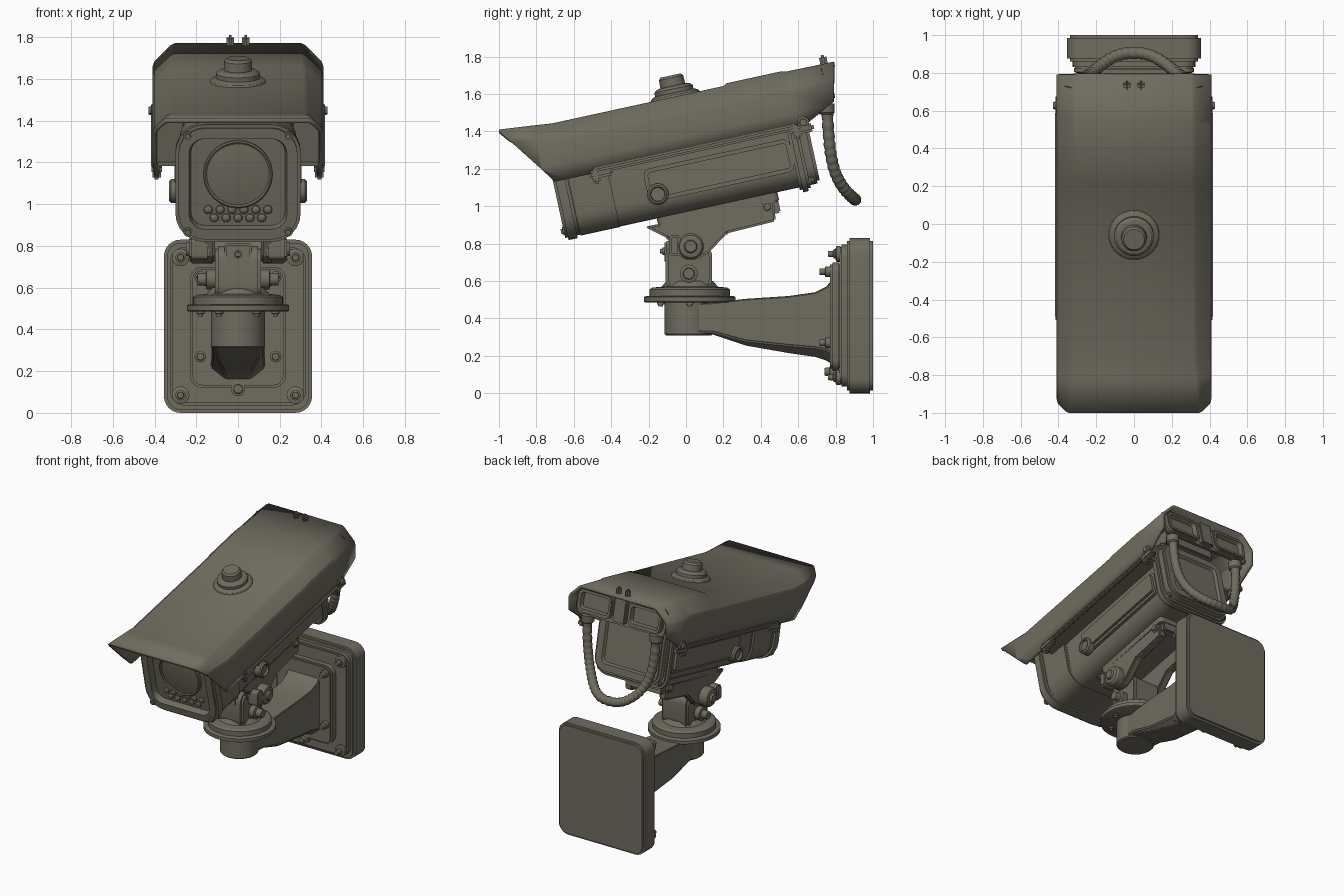
import bpy, bmesh, math
from mathutils import Matrix, Vector

cube = bpy.data.objects.get("Cube")
if cube:
    bpy.data.objects.remove(cube)

COLOR = (0.16, 0.15, 0.115, 1)
mat = bpy.data.materials.new("olive_grey_paint")
mat.use_nodes = True
mat.diffuse_color = COLOR
bsdf = next(n for n in mat.node_tree.nodes if n.type == 'BSDF_PRINCIPLED')
bsdf.inputs["Base Color"].default_value = COLOR
bsdf.inputs["Roughness"].default_value = 0.7

FLAT = Matrix.Identity(4)
TILT = Matrix.Translation((0, 0, 1.25)) @ Matrix.Rotation(math.radians(12.3), 4, 'X')
X, Y, Z = Vector((1, 0, 0)), Vector((0, 1, 0)), Vector((0, 0, 1))
made = []


def finish(name, bm, frame=FLAT, fix=True):
    if fix:
        bmesh.ops.recalc_face_normals(bm, faces=bm.faces)
    bm.transform(frame)
    mesh = bpy.data.meshes.new(name)
    bm.to_mesh(mesh)
    bm.free()
    mesh.materials.append(mat)
    ob = bpy.data.objects.new(name, mesh)
    bpy.context.collection.objects.link(ob)
    made.append(ob)
    return ob


def soften(bm, width, segments=2):
    edges = [e for e in bm.edges if e.is_manifold and e.calc_face_angle(0) > 0.5]
    bmesh.ops.bevel(bm, geom=edges, offset=width, segments=segments, affect='EDGES', clamp_overlap=True)


def block(name, size, loc, frame=FLAT, r=0, axis=Y, edge=0.008, recess=None):
    """Box with corners rounded around one axis, optionally recessed on one face."""
    bm = bmesh.new()
    bmesh.ops.create_cube(bm, size=1, matrix=Matrix.Translation(loc) @ Matrix.Diagonal((*size, 1)))
    if r:
        edges = [e for e in bm.edges
                 if abs((e.verts[0].co - e.verts[1].co).normalized().dot(axis)) > 0.9]
        bmesh.ops.bevel(bm, geom=edges, offset=r, segments=6, profile=0.5, affect='EDGES')
    if edge:
        soften(bm, edge)
    if recess:
        side, margin, depth = recess
        bm.normal_update()
        face = max((f for f in bm.faces if f.normal.dot(side) > 0.99), key=lambda f: f.calc_area())
        bmesh.ops.inset_region(bm, faces=[face], thickness=margin, depth=0)
        bmesh.ops.inset_region(bm, faces=[face], thickness=0.01, depth=-depth)
    return finish(name, bm, frame)


def lathe(name, profile, loc, axis=Z, frame=FLAT, n=32):
    """Turned part: profile of (radius, height) along the axis."""
    bm = bmesh.new()
    rings = [[bm.verts.new((r * math.cos(2 * math.pi * i / n), r * math.sin(2 * math.pi * i / n), h))
              for i in range(n)] for r, h in profile]
    for a, b in zip(rings, rings[1:]):
        for i in range(n):
            bm.faces.new((a[i], a[(i + 1) % n], b[(i + 1) % n], b[i]))
    bm.faces.new(rings[0])
    bm.faces.new(rings[-1])
    return finish(name, bm, frame @ Matrix.Translation(loc) @ axis.to_track_quat('Z', 'Y').to_matrix().to_4x4())


def bolt(name, r, h, loc, axis, frame=FLAT):
    lathe(name, [(r, 0), (r, h * .5), (r * .65, h * .55), (r * .6, h)], loc, axis, frame, 16)


def loft(name, sections, edge):
    """Sections of (y, half width, bottom chamfer, low z, high z) joined in order."""
    bm = bmesh.new()
    rings = []
    for y, w, c, a, b in sections:
        half = [(w - c, a), (w, a + c * .8), (w, b)]
        ring = half + [(-x, z) for x, z in reversed(half)]
        rings.append([bm.verts.new((x, y, z)) for x, z in ring])
    for a, b in zip(rings, rings[1:]):
        for i in range(len(a)):
            j = (i + 1) % len(a)
            bm.faces.new((a[i], a[j], b[j], b[i]))
    bm.faces.new(rings[0])
    bm.faces.new(rings[-1])
    bmesh.ops.recalc_face_normals(bm, faces=bm.faces)
    soften(bm, edge, 3)
    return finish(name, bm)


# Wall plate, mounting plate and bolts
block("wall_plate", (.71, .14, .83), (0, .93, .415), r=.08, edge=.015)
block("wall_plate_step", (.65, .06, .76), (0, .85, .415), r=.07, edge=.012)
block("arm_base_plate", (.46, .06, .58), (0, .80, .41), r=.06, edge=.012)
for s in (-1, 1):
    for z in (.085, .745):
        lathe("wall_washer", [(.042, 0), (.042, .02), (.03, .025)], (s * .275, .825, z), -Y, n=20)
        bolt("wall_bolt", .025, .06, (s * .275, .82, z), -Y)
    for z in (.27, .65):
        bolt("arm_bolt", .028, .06, (s * .18, .775, z), -Y)
bolt("lower_bolt", .035, .06, (0, .80, .115), -Y)

# Arm and its socket
loft("arm", [(.04, .115, .01, .32, .48), (.14, .122, .015, .315, .485), (.32, .125, .03, .255, .505),
             (.55, .125, .05, .215, .52), (.69, .128, .06, .195, .54), (.75, .13, .07, .175, .57),
             (.79, .13, .07, .15, .62)], .015)
lathe("arm_socket", [(.122, .31), (.13, .318), (.13, .49)], (0, .015, 0))

# Swivel flange and neck
lathe("lower_flange", [(.235, .485), (.245, .49), (.245, .515), (.235, .52)], (0, .02, 0), n=48)
lathe("upper_flange", [(.20, .515), (.215, .52), (.215, .555), (.20, .565), (.15, .57), (.125, .60)], (0, .02, 0), n=48)
block("neck", (.22, .25, .26), (0, .015, .67), r=.07, axis=X, edge=.015)
block("neck_front", (.13, .06, .12), (0, -.085, .755), r=.02, edge=.01)
bolt("neck_screw", .02, .03, (0, -.11, .76), -Y)
for i in range(6):
    a = math.pi * i / 3
    bolt("flange_nut", .02, .025, (.18 * math.cos(a), .02 + .18 * math.sin(a), .488), -Z)
for s in (-1, 1):
    bolt("neck_boss", .048, .09, (s * .105, .015, .64), X * s)

# Tilt bracket
cheek = [(-.22, .89), (.47, 1.03), (.48, .92), (.22, .855), (.12, .75), (.06, .715),
         (-.01, .715), (-.06, .75), (-.1, .83)]
for s in (-1, 1):
    bm = bmesh.new()
    face = bm.faces.new([bm.verts.new((s * .11, y, z)) for y, z in cheek])
    ext = bmesh.ops.extrude_face_region(bm, geom=[face])
    bmesh.ops.translate(bm, vec=X * s * .06, verts=[v for v in ext["geom"] if isinstance(v, bmesh.types.BMVert)])
    bmesh.ops.recalc_face_normals(bm, faces=bm.faces)
    soften(bm, .01)
    finish("bracket_cheek", bm)
    lathe("pivot_barrel", [(.07, 0), (.07, .07), (.06, .085), (.035, .09), (.03, .105)],
          (s * .145, .025, .785), X * s)
    block("bracket_lug", (.1, .06, .11), (s * .185, -.06, .79), r=.02, axis=X, edge=.012)
    bolt("bracket_bolt", .03, .025, (s * .165, .37, -.34), X * s, TILT)
lathe("pivot_pin", [(.05, -.15), (.05, .15)], (0, .025, .785), X)
block("bracket_plate", (.34, .66, .06), (0, .11, -.295), TILT, r=.03, axis=Z)
block("bracket_end", (.3, .05, .09), (0, .41, -.34), TILT)

# Camera housing
block("housing", (.53, 1.2, .53), (0, .02, -.01), TILT, r=.11)
block("side_panels", (.61, .80, .18), (0, .16, -.095), TILT, r=.04, axis=X, edge=.02)
block("front_collar", (.56, .24, .555), (0, -.53, 0), TILT, r=.12, edge=.012)
block("front_bezel", (.60, .08, .575), (0, -.68, 0), TILT, r=.14, edge=.015, recess=(-Y, .05, .045))
block("rear_flange", (.59, .06, .53), (0, .59, -.04), TILT, r=.10, edge=.015)
block("rear_cap", (.54, .07, .47), (0, .64, -.04), TILT, r=.10, edge=.015, recess=(Y, .05, .02))
for s in (-1, 1):
    for w in (-.235, .235):
        bolt("bezel_screw", .022, .02, (s * .24, -.715, w), -Y, TILT)
        bolt("rear_screw", .022, .03, (s * .24, .615, w * .9 - .04), Y, TILT)
    lathe("side_knob", [(.058, 0), (.058, .045), (.048, .055), (.04, .055), (.036, .04)],
          (s * .275, -.187, -.15), X * s, TILT)

# Lens and light emitters
lathe("lens_ring", [(.165, 0), (.165, .015), (.158, .02), (.15, .015), (.15, .01), (.09, .018), (.03, .021)],
      (0, -.675, .04), -Y, TILT, 48)
for row, count in ((-.135, 6), (-.175, 5)):
    for i in range(count):
        lathe("emitter", [(.022, 0), (.019, .007), (.011, .012), (.003, .014)],
              ((i - (count - 1) / 2) * .057, -.676, row), -Y, TILT, 12)

# Sun hood: chamfered shell (v, top, chamfer) with slanted front, lower rear and upright rear cuts
stations = [(-.96, .371, .055), (-.76, .352, .075), (-.66, .341, .085), (.28, .341, .09),
            (.30, .352, .095), (.60, .352, .095), (.62, .345, .095), (.93, .342, .1)]
bm = bmesh.new()
rows = []
for v, top, c in stations:
    half = [(.40, .033), (.41, .12), (.41, top - c - .015), (.402, top - c + .01),
            (.42 - c, top - .01), (.40 - c, top)]
    section = half + [(-x, w) for x, w in reversed(half)]
    rows.append([bm.verts.new((x, v, w)) for x, w in section])
for a, b in zip(rows, rows[1:]):
    for i in range(len(a) - 1):
        bm.faces.new((a[i], b[i], b[i + 1], a[i + 1]))
cuts = (((0, -.943, .369), (0, -.337, -.233)), ((0, .642, .034), (0, .093, -.184)),
        ((0, .867, .26), (0, .977, -.213)))
for co, no in cuts:
    bmesh.ops.bisect_plane(bm, geom=bm.verts[:] + bm.edges[:] + bm.faces[:], plane_co=co, plane_no=no, clear_outer=True)
hood = finish("sun_hood", bm, TILT, fix=False)
shell = hood.modifiers.new("thickness", 'SOLIDIFY')
shell.thickness, shell.offset = .022, -1

# Hood rails, clips, rear wall and internal support
for s in (-1, 1):
    block("hood_rail", (.04, 1.12, .035), (s * .397, .06, .045), TILT, edge=.01)
    block("hood_ledge", (.13, 1.15, .02), (s * .33, .03, .06), TILT, edge=0)
    for v in (-.46, .64):
        block("rail_clip", (.05, .13, .045), (s * .39, v, .025), TILT, edge=.012)
        block("clip_hook", (.04, .04, .09), (s * .39, v - .03, .02), TILT, edge=.01)
    bolt("clip_screw", .032, .03, (s * .40, .655, .06), X * s, TILT)
    block("rear_pocket", (.28, .05, .17), (s * .205, .825, .23), TILT, r=.05, recess=(Y, .018, .035))
    block("top_prong", (.035, .04, .11), (s * .037, .83, .335), TILT, edge=.012)
    lathe("hose_socket", [(.045, 0), (.045, .05), (.035, .06)], (s * .28, .75, 1.55), -Z)
block("hood_rear_wall", (.74, .02, .20), (0, .81, .225), TILT, r=.05)
block("rear_center_post", (.10, .05, .18), (0, .825, .235), TILT)
block("hood_support", (.4, 1.1, .12), (0, .12, .28), TILT)

# Top knob
lathe("top_knob", [(.135, 0), (.13, .012), (.118, .02), (.105, .024), (.105, .045), (.09, .058),
                   (.068, .062), (.066, .105), (.055, .118)], (0, .015, .338), Z, TILT, 40)

# Ribbed cable hose
curve = bpy.data.curves.new("cable_hose", 'CURVE')
curve.dimensions = '3D'
curve.bevel_depth, curve.bevel_resolution, curve.use_fill_caps = .033, 3, True
spline = curve.splines.new('POLY')
N = 130
spline.points.add(N - 1)
for i, p in enumerate(spline.points):
    a = math.pi * (i / (N - 1) - .5)
    c = max(math.cos(a), 0)
    x = math.copysign(.28 * abs(math.sin(a)) ** .8, a)
    p.co = (x, .755 + .04 * c + .11 * c ** 4, 1.51 - .475 * c ** .8, 1)
    p.radius = 1 if i % 4 < 2 else .9
spline.use_smooth = True
curve.materials.append(mat)
bpy.context.collection.objects.link(bpy.data.objects.new("cable_hose", curve))

# Smooth shading with sharp edges kept
bpy.ops.object.select_all(action='DESELECT')
for ob in made:
    ob.select_set(True)
bpy.context.view_layer.objects.active = made[0]
bpy.ops.object.shade_smooth_by_angle(angle=math.radians(28))
